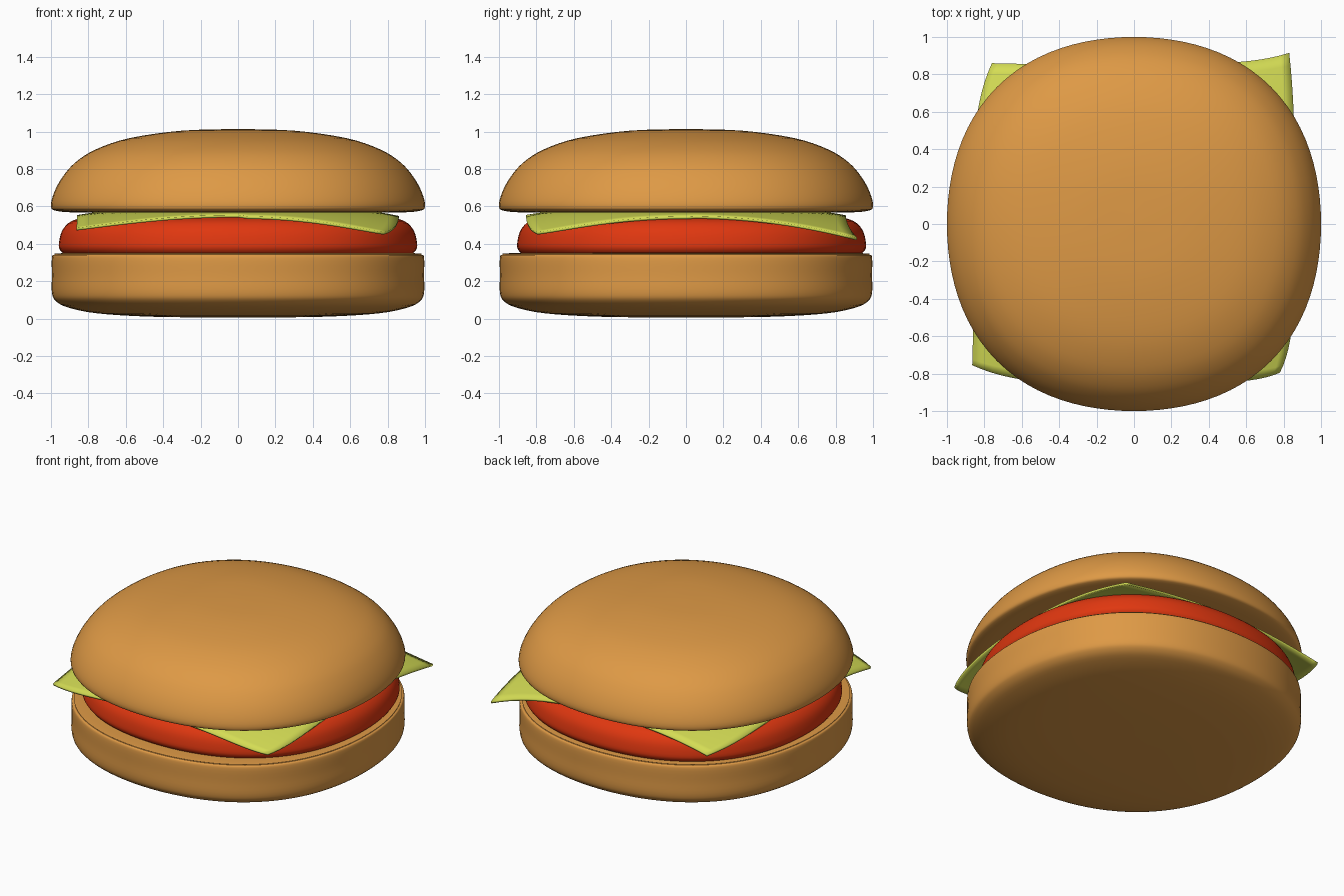
import bpy, bmesh, math
from mathutils import Vector

if "Cube" in bpy.data.objects:
    bpy.data.objects.remove(bpy.data.objects["Cube"])


def material(name, rgb):
    m = bpy.data.materials.new(name)
    m.diffuse_color = (*rgb, 1)
    m.use_nodes = True
    m.node_tree.nodes["Principled BSDF"].inputs["Base Color"].default_value = m.diffuse_color
    return m


BUN = material("bread", (0.73, 0.32, 0.06))
RED = material("red_filling", (0.74, 0.038, 0.005))
YELLOW = material("yellow_slice", (0.66, 0.72, 0.09))


def finish(name, bm, mat):
    mesh = bpy.data.meshes.new(name)
    bm.to_mesh(mesh)
    bm.free()
    mesh.materials.append(mat)
    ob = bpy.data.objects.new(name, mesh)
    bpy.context.collection.objects.link(ob)
    bpy.context.view_layer.objects.active = ob
    bpy.ops.object.select_all(action='DESELECT')
    ob.select_set(True)
    bpy.ops.object.shade_smooth_by_angle(angle=math.radians(50))
    return ob


def smooth_profile(points, steps=4):
    # Catmull-Rom curve through the profile points
    p = [Vector(q) for q in points]
    p = [p[0]] + p + [p[-1]]
    out = []
    for a, b, c, d in zip(p, p[1:], p[2:], p[3:]):
        for i in range(steps):
            t = i / steps
            out.append(0.5 * (2 * b + (c - a) * t + (2 * a - 5 * b + 4 * c - d) * t * t
                              + (3 * b - a - 3 * c + d) * t ** 3))
    return out + [p[-1]]


def turned(name, points, mat, sx=1, sy=1, cy=0, n=96):
    # revolved profile with a slightly squarish round outline
    bm = bmesh.new()
    rings = []
    for r, z in smooth_profile(points):
        ring = []
        for i in range(n):
            a = 2 * math.pi * i / n
            k = max(r, 0) * (1 + 0.018 * (1 - math.cos(4 * a)))
            ring.append(bm.verts.new((sx * k * math.cos(a), cy + sy * k * math.sin(a), z)))
        rings.append(ring)
    for lo, hi in zip(rings, rings[1:]):
        for i in range(n):
            j = (i + 1) % n
            bm.faces.new((lo[i], lo[j], hi[j], hi[i]))
    bmesh.ops.remove_doubles(bm, verts=bm.verts, dist=1e-5)
    bmesh.ops.recalc_face_normals(bm, faces=bm.faces)
    return finish(name, bm, mat)


# Buns and filling, bottom to top
turned("bottom_bun", [(0, 0.005), (0.45, 0.01), (0.75, 0.028), (0.91, 0.06), (0.975, 0.095),
                      (0.995, 0.14), (0.995, 0.23), (0.995, 0.325), (0.98, 0.343),
                      (0.93, 0.35), (0.5, 0.35), (0, 0.35)], BUN)
turned("filling", [(0, 0.345), (0.5, 0.345), (0.92, 0.346), (0.995, 0.365), (1, 0.42),
                   (0.975, 0.485), (0.91, 0.53), (0.76, 0.553), (0.4, 0.562), (0, 0.563)],
       RED, sx=0.955, sy=0.93, cy=0.03)
turned("top_bun", [(0, 0.58), (0.5, 0.573), (0.85, 0.568), (0.97, 0.576), (1, 0.6),
                   (0.985, 0.67), (0.94, 0.755), (0.87, 0.835), (0.76, 0.905),
                   (0.58, 0.965), (0.3, 1.005), (0, 1.014)], BUN)

# Cheese slice: square sheet with uneven, drooping corners
# per corner sign: x shift, y shift, droop
CORNERS = {(-1, -1): (-0.005, 0.10, 0.085), (-1, 1): (0.10, 0.005, 0.095),
           (1, -1): (-0.08, 0.06, 0.12), (1, 1): (-0.03, 0.06, 0.105)}
N = 32
bm = bmesh.new()
grid = []
for i in range(N + 1):
    row = []
    for j in range(N + 1):
        u, v = 2 * i / N - 1, 2 * j / N - 1
        dx, dy, droop = CORNERS[(1 if u > 0 else -1, 1 if v > 0 else -1)]
        w = abs(u * v) ** 4
        x, y = 0.86 * u + dx * w, 0.855 * v + dy * w
        t = max(0, (math.hypot(x, y) - 0.72) / 0.42)
        row.append(bm.verts.new((x, y, 0.572 - droop * t ** 1.4)))
    grid.append(row)
for i in range(N):
    for j in range(N):
        bm.faces.new((grid[i][j], grid[i + 1][j], grid[i + 1][j + 1], grid[i][j + 1]))
cheese = finish("cheese_slice", bm, YELLOW)
solid = cheese.modifiers.new("thickness", 'SOLIDIFY')
solid.thickness = 0.014
solid.offset = -1
